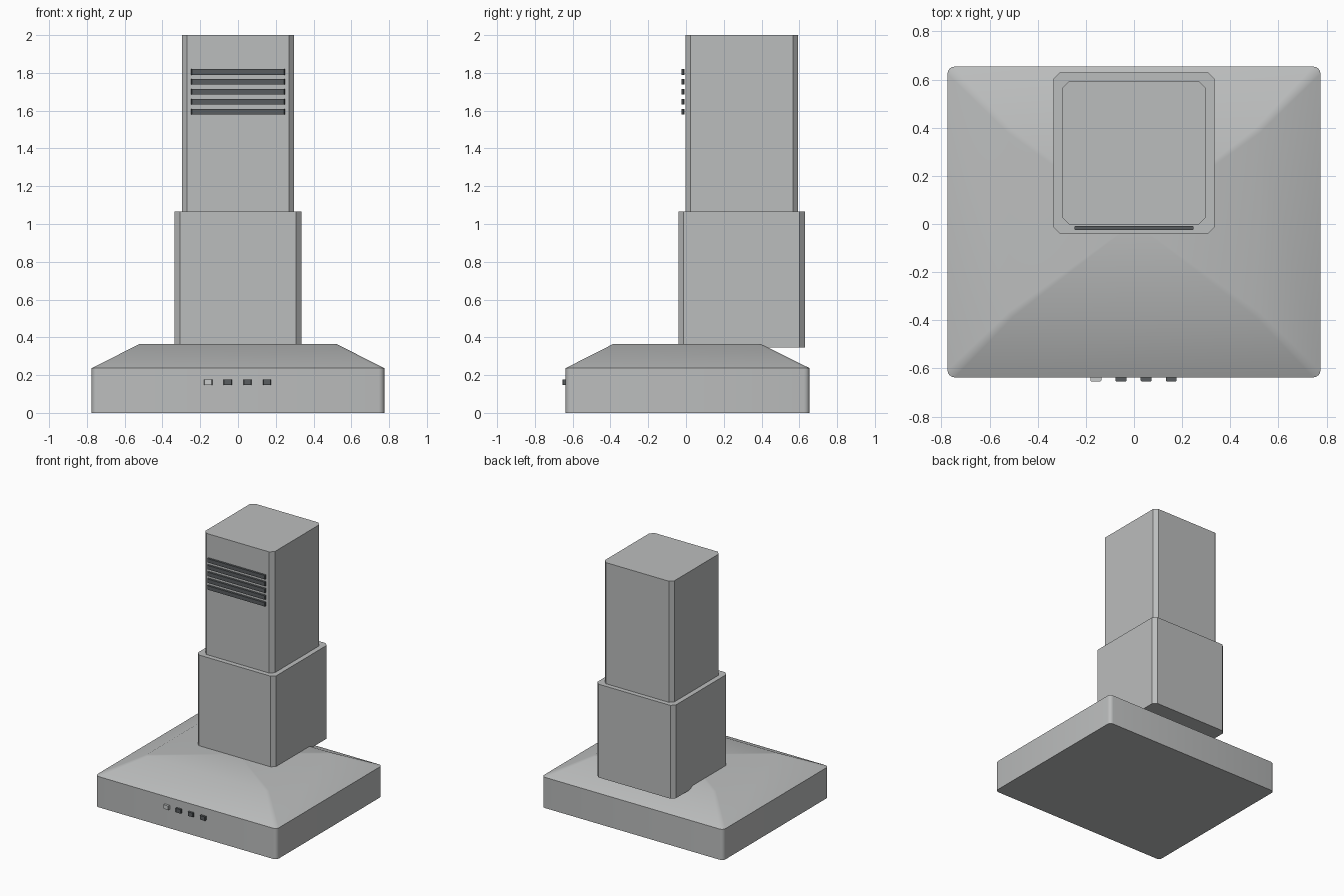
import bpy, bmesh, math

old = bpy.data.objects.get("Cube")
if old:
    bpy.data.objects.remove(old, do_unlink=True)


def material(name, colour):
    m = bpy.data.materials.new(name)
    m.use_nodes = True
    m.diffuse_color = (*colour, 1)
    m.node_tree.nodes["Principled BSDF"].inputs["Base Color"].default_value = (*colour, 1)
    return m


steel = material("brushed steel", (0.50, 0.51, 0.51))
dark = material("dark grey", (0.10, 0.11, 0.115))
pale = material("pale button grey", (0.58, 0.60, 0.60))


def outline(x0, x1, y0, y1, r, steps):
    """Rectangle with rounded corners (one step gives a plain chamfer)."""
    corners = [(x1 - r, y1 - r), (x0 + r, y1 - r), (x0 + r, y0 + r), (x1 - r, y0 + r)]
    pts = []
    for i, (cx, cy) in enumerate(corners):
        for k in range(steps + 1):
            a = math.pi / 2 * (i + k / steps)
            pts.append((cx + r * math.cos(a), cy + r * math.sin(a)))
    return pts


def loft(name, rings, mat, fan_top=False):
    """Skin a stack of (outline, z) rings and close both ends."""
    bm = bmesh.new()
    loops = [[bm.verts.new((x, y, z)) for x, y in pts] for pts, z in rings]
    n = len(loops[0])
    for low, high in zip(loops, loops[1:]):
        for i in range(n):
            j = (i + 1) % n
            bm.faces.new((low[i], low[j], high[j], high[i]))
    bm.faces.new(loops[0][::-1])
    cap = bm.faces.new(loops[-1])
    if fan_top:
        bmesh.ops.poke(bm, faces=[cap])
    mesh = bpy.data.meshes.new(name)
    bm.to_mesh(mesh)
    bm.free()
    mesh.materials.append(mat)
    obj = bpy.data.objects.new(name, mesh)
    bpy.context.collection.objects.link(obj)
    return obj


def block(name, x0, x1, y0, y1, z0, z1, mat, chamfer, steps=1):
    pts = outline(x0, x1, y0, y1, chamfer, steps)
    return loft(name, [(pts, z0), (pts, z1)], mat)


# Canopy: upright rim, sloping shoulders and a flat top
rim = outline(-0.775, 0.775, -0.637, 0.654, 0.03, 4)
crown = outline(-0.52, 0.52, -0.385, 0.395, 0.02, 4)
canopy = loft("canopy", [(rim, 0), (rim, 0.237), (crown, 0.365)], steel, fan_top=True)
bpy.ops.object.select_all(action='DESELECT')
canopy.select_set(True)
bpy.context.view_layer.objects.active = canopy
bpy.ops.object.shade_smooth_by_angle(angle=math.radians(35))

# Two-stage chimney
block("lower_chimney", -0.335, 0.335, -0.04, 0.63, 0.345, 1.065, steel, 0.028)
block("upper_chimney", -0.297, 0.297, -0.003, 0.594, 1.0, 2.0, steel, 0.028)

# Vent slats across the front of the upper chimney
for i in range(5):
    z = 1.595 + i * 0.0525
    block(f"vent_slat_{i + 1}", -0.248, 0.248, -0.024, -0.008,
          z - 0.015, z + 0.015, dark, 0.004)

# Control buttons on the front rim
for i in range(4):
    x = -0.158 + i * 0.104
    block(f"button_{i + 1}", x - 0.022, x + 0.022, -0.654, -0.63,
          0.147, 0.178, dark if i else pale, 0.003)
